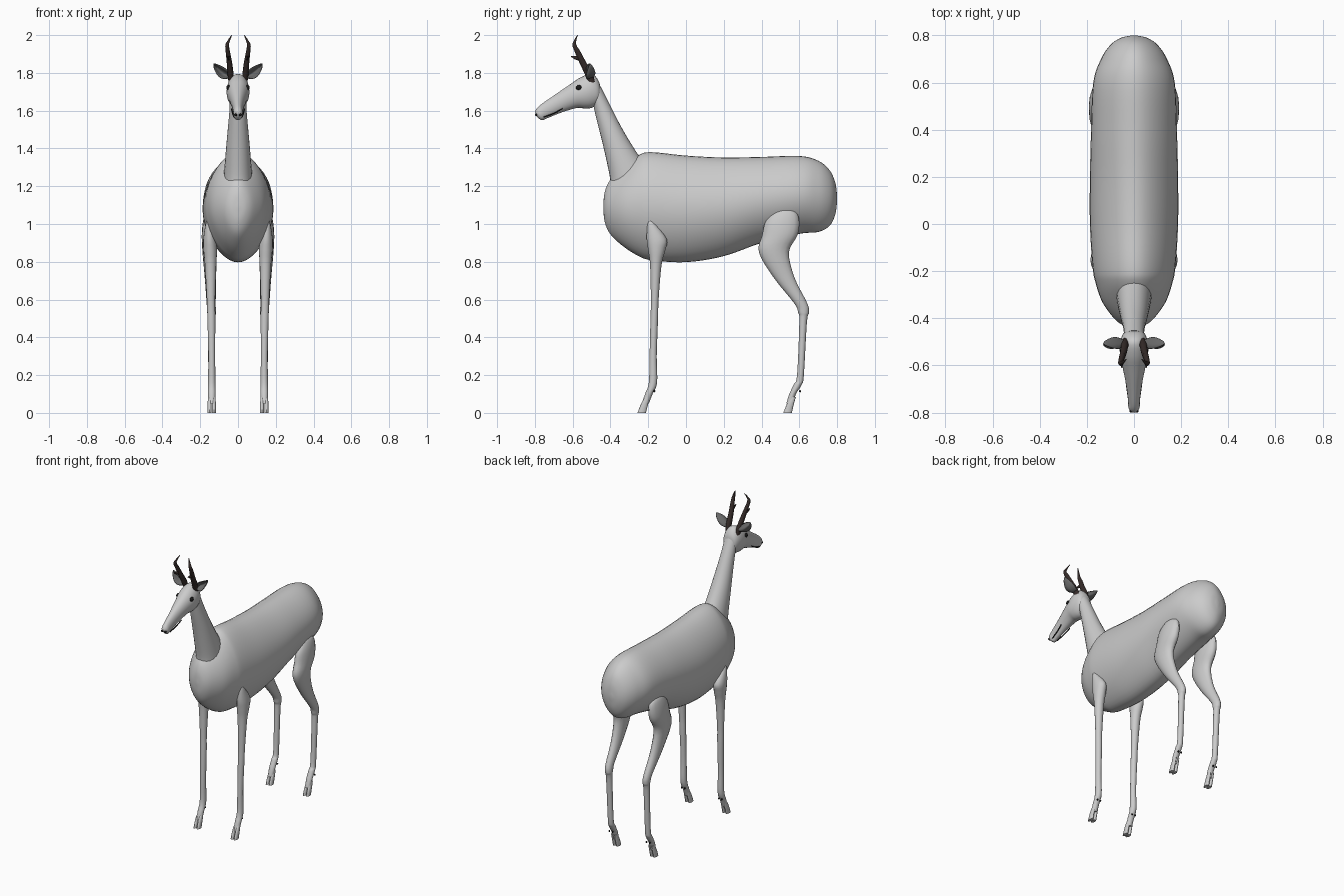
import bpy
import bmesh
import math
from mathutils import Vector

if "Cube" in bpy.data.objects:
    bpy.data.objects.remove(bpy.data.objects["Cube"], do_unlink=True)


def make_material(name, color):
    material = bpy.data.materials.new(name)
    material.use_nodes = True
    material.diffuse_color = (*color, 1)
    material.node_tree.nodes["Principled BSDF"].inputs["Base Color"].default_value = (*color, 1)
    return material


coat = make_material("pale grey coat", (0.6, 0.6, 0.6))
ear_grey = make_material("dark grey ear", (0.14, 0.14, 0.14))
horn_brown = make_material("dark brown horn", (0.035, 0.024, 0.022))
black = make_material("black", (0.01, 0.01, 0.01))


def finish(name, bm, material, mirrored=False, angle=50):
    """Turn a bmesh into a smooth shaded object, optionally mirrored across x."""
    bmesh.ops.recalc_face_normals(bm, faces=bm.faces)
    mesh = bpy.data.meshes.new(name)
    bm.to_mesh(mesh)
    bm.free()
    mesh.materials.append(material)
    mesh.shade_smooth()
    mesh.set_sharp_from_angle(angle=math.radians(angle))
    obj = bpy.data.objects.new(name, mesh)
    bpy.context.collection.objects.link(obj)
    if mirrored:
        mirror = obj.modifiers.new("both sides", 'MIRROR')
        mirror.use_mirror_merge = False
    return obj


def refine(sections, steps):
    """Catmull-Rom interpolation of the section values."""
    vectors = [Vector(s) for s in sections]
    result = []
    for i in range(len(vectors) - 1):
        b, c = vectors[i], vectors[i + 1]
        a = vectors[max(i - 1, 0)]
        d = vectors[min(i + 2, len(vectors) - 1)]
        for k in range(steps):
            t = k / steps
            result.append(b + (c - a) * (t / 2) + (a * 2 - b * 5 + c * 4 - d) * (t * t / 2)
                          + (b * 3 - a - c * 3 + d) * (t ** 3 / 2))
    result.append(vectors[-1])
    return result


def loft(name, sections, material, sides=24, steps=4, pinch=0.0, mirrored=False):
    """Skin ellipses; each section is (y, z) of two opposite rim points, centre x, half width."""
    bm = bmesh.new()
    rings = []
    for y1, z1, y2, z2, x, w in refine(sections, steps):
        centre = Vector((x, (y1 + y2) / 2, (z1 + z2) / 2))
        arm = Vector((0, (y1 - y2) / 2, (z1 - z2) / 2))
        ring = []
        for k in range(sides):
            a = math.tau * k / sides
            width = max(w, 0.0005) * (1 - pinch * math.sin(a) ** 2)
            ring.append(bm.verts.new(centre + arm * math.sin(a) + Vector((width * math.cos(a), 0, 0))))
        rings.append(ring)
    for low, high in zip(rings, rings[1:]):
        for k in range(sides):
            n = (k + 1) % sides
            bm.faces.new((low[k], low[n], high[n], high[k]))
    bm.faces.new(rings[0])
    bm.faces.new(rings[-1])
    return finish(name, bm, material, mirrored)


def upright(rows):
    """Rows of height, front y, back y, centre x, half width for legs and horns."""
    return [(y1, z, y2, z, x, w) for z, y1, y2, x, w in rows]


def lengthwise(rows):
    """Rows of y, top, bottom, centre x, half width for parts running front to back."""
    return [(y, top, y, bottom, x, w) for y, top, bottom, x, w in rows]


def blob(name, centre, size, material):
    bm = bmesh.new()
    bmesh.ops.create_uvsphere(bm, u_segments=12, v_segments=8, radius=1)
    bmesh.ops.scale(bm, vec=size, verts=bm.verts)
    bmesh.ops.translate(bm, vec=centre, verts=bm.verts)
    return finish(name, bm, material, mirrored=True)


# Barrel-shaped body
loft("body", lengthwise([
    (-.438, 1.1, 1.08, 0, .005), (-.43, 1.17, 1.01, 0, .045), (-.4, 1.235, .945, 0, .085),
    (-.33, 1.3, .88, 0, .135), (-.25, 1.365, .83, 0, .163), (-.18, 1.38, .808, 0, .176),
    (0, 1.362, .798, 0, .187), (.2, 1.352, .83, 0, .187), (.4, 1.355, .9, 0, .182),
    (.6, 1.36, .948, 0, .173), (.7, 1.335, .958, 0, .14), (.76, 1.285, .99, 0, .1),
    (.79, 1.22, 1.05, 0, .055), (.8, 1.15, 1.12, 0, .01)]), coat, sides=40, steps=5, pinch=.18)

# Neck, sunk into the chest and the skull
loft("neck", [
    (-.4, 1.2, -.21, 1.31, 0, .075), (-.405, 1.26, -.262, 1.38, 0, .07),
    (-.44, 1.42, -.335, 1.5, 0, .058), (-.475, 1.56, -.4, 1.625, 0, .046),
    (-.495, 1.65, -.452, 1.73, 0, .042)], coat)

# Head tapering to the muzzle
loft("head", [
    (-.452, 1.72, -.452, 1.69, 0, .01), (-.464, 1.76, -.46, 1.64, 0, .043),
    (-.5, 1.795, -.5, 1.615, 0, .058), (-.56, 1.775, -.54, 1.612, 0, .06),
    (-.62, 1.735, -.58, 1.614, 0, .05), (-.7, 1.68, -.66, 1.59, 0, .034),
    (-.765, 1.635, -.735, 1.56, 0, .025), (-.79, 1.612, -.765, 1.55, 0, .024),
    (-.8, 1.595, -.792, 1.57, 0, .012)], coat)

# Face details
blob("eyes", (.05, -.567, 1.722), (.012, .016, .014), black)
blob("nostrils", (.012, -.793, 1.578), (.008, .007, .007), black)
loft("mouth_line", lengthwise([
    (-.655, 1.613, 1.607, .034, .004), (-.7, 1.589, 1.582, .028, .004),
    (-.755, 1.568, 1.562, .02, .004)]), black, sides=8, mirrored=True)

# Horns with a forward prong
loft("horns", upright([
    (1.75, -.52, -.48, .036, .014), (1.8, -.54, -.495, .04, .016),
    (1.86, -.568, -.53, .046, .014), (1.92, -.593, -.562, .055, .011),
    (1.955, -.602, -.583, .056, .009), (2.0, -.576, -.572, .033, .002)]),
    horn_brown, sides=10, steps=2, mirrored=True)
loft("horn_prongs", lengthwise([
    (-.55, 1.892, 1.862, .047, .009), (-.585, 1.89, 1.87, .05, .007),
    (-.61, 1.89, 1.886, .052, .002)]), horn_brown, sides=8, mirrored=True)

# Cupped, leaf-shaped ears
bm = bmesh.new()
base, tip = Vector((.034, -.505, 1.782)), Vector((.13, -.507, 1.85))
across = Vector((.55, 0, -.83))
rows = []
for i in range(11):
    t = i / 10
    half = .006 + .023 * math.sin(math.pi * t ** .8) if t < 1 else .001
    row = []
    for k in range(9):
        j = k / 4 - 1
        offset = across * (half * (j + .45))
        cup = Vector((0, half * (.9 - 1.7 * j * j), 0))
        row.append(bm.verts.new(base.lerp(tip, t) + offset + cup))
    rows.append(row)
for low, high in zip(rows, rows[1:]):
    for k in range(8):
        bm.faces.new((low[k], low[k + 1], high[k + 1], high[k]))
ears = finish("ears", bm, ear_grey, mirrored=True)
ears.modifiers.new("thickness", 'SOLIDIFY').thickness = .004

# Legs: shoulder or thigh down to the pastern
loft("front_legs", upright([
    (1.03, -.198, -.186, .153, .004), (1.0, -.205, -.162, .154, .017),
    (.92, -.208, -.102, .15, .034), (.86, -.2, -.11, .147, .036),
    (.78, -.19, -.13, .145, .03), (.6, -.186, -.145, .143, .022),
    (.5, -.188, -.148, .141, .021), (.3, -.193, -.155, .139, .018),
    (.16, -.197, -.153, .139, .02), (.1, -.217, -.177, .139, .02),
    (.05, -.234, -.196, .139, .018)]), coat, sides=16, mirrored=True)
loft("hind_legs", upright([
    (1.083, .5, .54, .145, .008), (1.06, .46, .585, .146, .026),
    (1.01, .42, .6, .148, .038), (.94, .403, .59, .15, .042),
    (.85, .386, .545, .15, .038), (.715, .465, .575, .146, .03),
    (.58, .573, .642, .142, .024), (.53, .594, .651, .14, .023),
    (.48, .6, .64, .14, .02), (.2, .588, .624, .139, .018),
    (.15, .57, .613, .139, .02), (.1, .547, .582, .139, .02),
    (.05, .531, .568, .139, .018)]), coat, sides=16, mirrored=True)

# Split hooves and small dewclaws
for label, y in (("front", -.235), ("hind", .537)):
    for side, x in (("inner", .1275), ("outer", .1505)):
        loft(f"{label}_{side}_hooves", upright([
            (.085, y + .018, y + .045, x, .007), (.05, y - .002, y + .035, x, .0105),
            (0, y - .022, y + .023, x, .011)]), coat, sides=12, mirrored=True)
        blob(f"{label}_{side}_dewclaws", (x, y + .067, .115), (.005, .006, .006), black)
